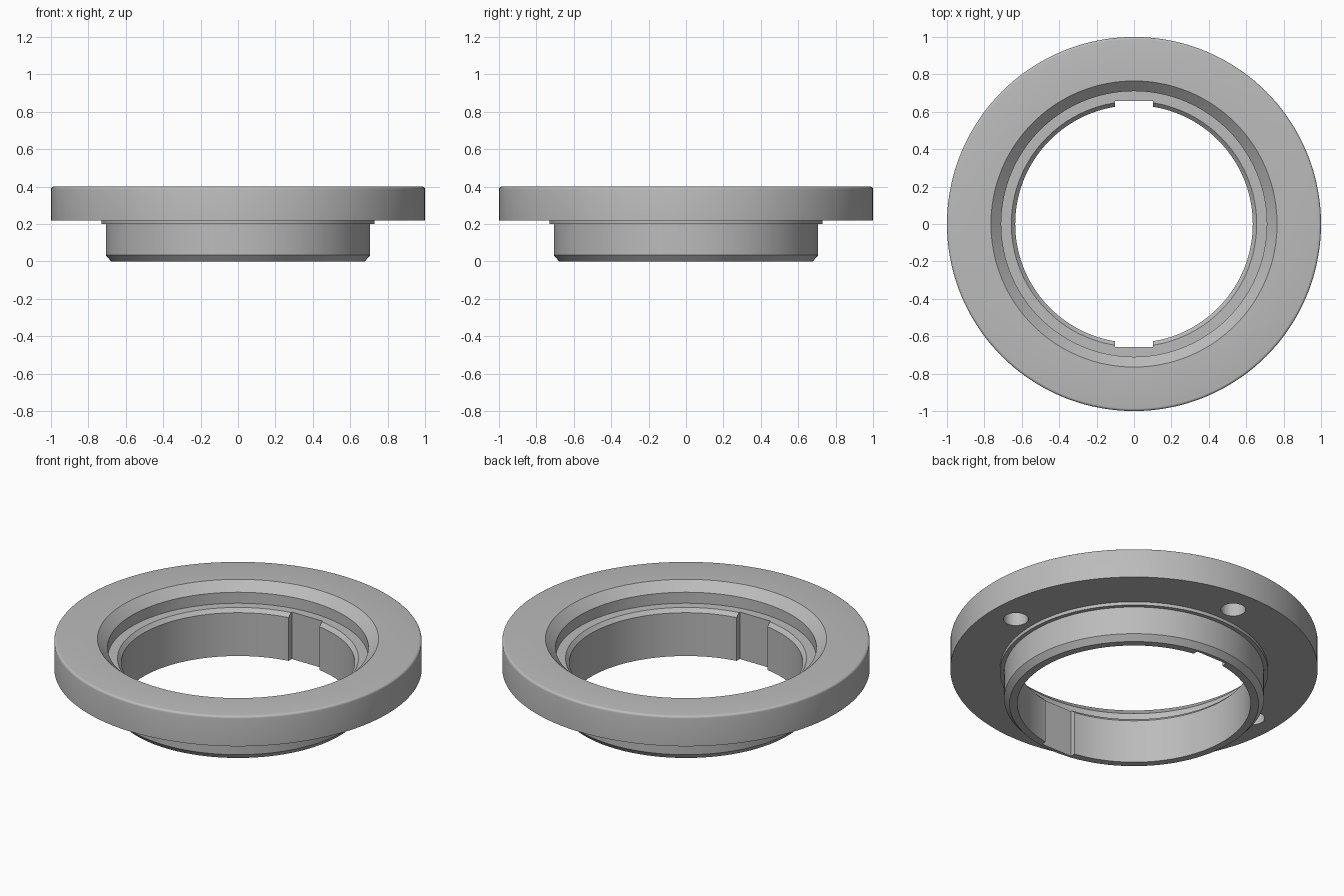
import bpy, bmesh, math
from mathutils import Matrix, Vector

cube = bpy.data.objects.get("Cube")
if cube:
    bpy.data.objects.remove(cube, do_unlink=True)

# Single plain grey finish
grey = bpy.data.materials.new("machined_grey")
grey.use_nodes = True
colour = (0.5, 0.5, 0.5, 1)
grey.diffuse_color = colour
bsdf = next(n for n in grey.node_tree.nodes if n.type == "BSDF_PRINCIPLED")
bsdf.inputs["Base Color"].default_value = colour


def make_object(name, bm):
    bmesh.ops.recalc_face_normals(bm, faces=bm.faces)
    mesh = bpy.data.meshes.new(name)
    bm.to_mesh(mesh)
    bm.free()
    mesh.materials.append(grey)
    obj = bpy.data.objects.new(name, mesh)
    bpy.context.collection.objects.link(obj)
    return obj


def revolve(name, profile, steps):
    """Spin a closed (radius, height) profile around z."""
    bm = bmesh.new()
    verts = [bm.verts.new((r, 0, z)) for r, z in profile]
    edges = [bm.edges.new((v, verts[i - 1])) for i, v in enumerate(verts)]
    bmesh.ops.spin(bm, geom=verts + edges, cent=(0, 0, 0), axis=(0, 0, 1),
                   angle=math.tau, steps=steps, use_merge=True)
    bmesh.ops.remove_doubles(bm, verts=bm.verts, dist=1e-5)
    return make_object(name, bm)


# Flange and hub section, with a rounded top outer edge
fillet = 0.014
rounded = [(1 - fillet + fillet * math.cos(a), 0.4 - fillet + fillet * math.sin(a))
           for a in (i * math.pi / 8 for i in range(5))]
outside = [(0.678, 0), (0.707, 0.033), (0.707, 0.2), (0.73, 0.2), (0.73, 0.22), (1, 0.22)]
inside = [(0.765, 0.4), (0.71, 0.348), (0.71, 0.282), (0.656, 0.282), (0.635, 0.26), (0.635, 0)]
ring = revolve("flanged_ring", outside + rounded + inside, 144)

# Cutters: two opposite keyways through the bore, four blind holes under the flange
bm = bmesh.new()
bmesh.ops.create_cube(bm, size=1, matrix=Matrix.Diagonal((0.205, 1.314, 1.2, 1)))
keyways = make_object("keyway_cutter", bm)

bm = bmesh.new()
for i in range(4):
    spot = Matrix.Rotation(i * math.pi / 2, 4, "Z") @ Vector((0.84, 0, 0.28))
    bmesh.ops.create_cone(bm, cap_ends=True, segments=40, radius1=0.068, radius2=0.068,
                          depth=0.14, matrix=Matrix.Translation(spot))
holes = make_object("bolt_hole_cutter", bm)

bpy.ops.object.select_all(action="DESELECT")
bpy.context.view_layer.objects.active = ring
ring.select_set(True)
for cutter in (keyways, holes):
    cut = ring.modifiers.new(cutter.name, "BOOLEAN")
    cut.operation = "DIFFERENCE"
    cut.solver = "EXACT"
    cut.object = cutter
    bpy.ops.object.modifier_apply(modifier=cut.name)
    bpy.data.objects.remove(cutter, do_unlink=True)

bpy.ops.object.shade_smooth_by_angle(angle=math.radians(28))
